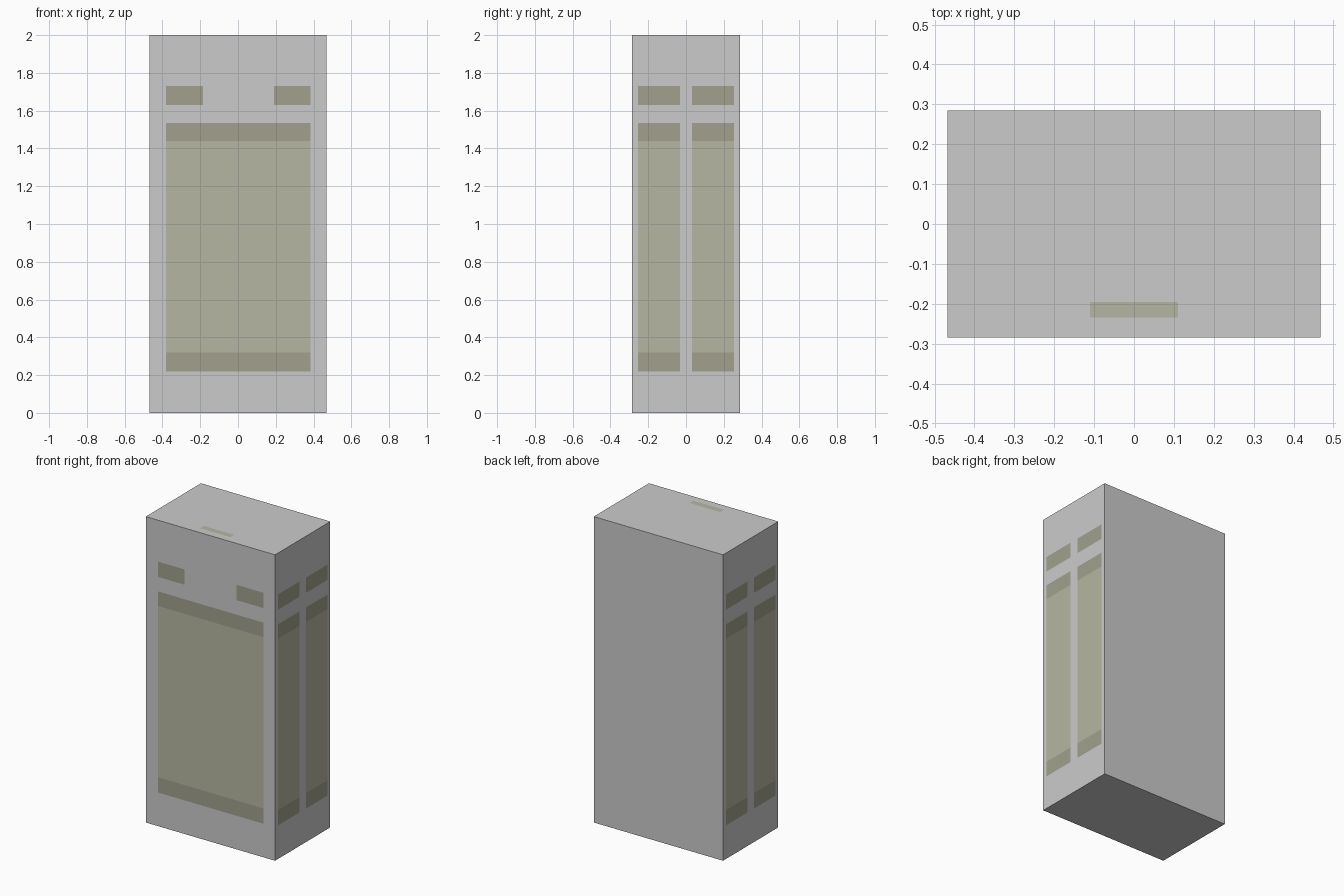
import bpy, bmesh
from mathutils import Vector

if "Cube" in bpy.data.objects:
    bpy.data.objects.remove(bpy.data.objects["Cube"])

W, D, H = 0.935, 0.57, 2.0
GAP = 0.001  # inlays sit just proud of the casing


def material(name, rgb):
    m = bpy.data.materials.new(name)
    m.diffuse_color = (*rgb, 1)
    m.use_nodes = True
    m.node_tree.nodes["Principled BSDF"].inputs["Base Color"].default_value = m.diffuse_color
    return m


OLIVE = material("olive_panel", (0.47, 0.47, 0.36))
DARK = material("dark_trim", (0.36, 0.355, 0.27))


def link(name, bm, mat=None):
    me = bpy.data.meshes.new(name)
    bm.to_mesh(me)
    bm.free()
    ob = bpy.data.objects.new(name, me)
    bpy.context.collection.objects.link(ob)
    if mat:
        me.materials.append(mat)
    return ob


def inlay(name, origin, u, v, ur, vr, mat):
    """Flat rectangle on a casing face, spanned by axes u and v."""
    o, u, v = Vector(origin), Vector(u), Vector(v)
    bm = bmesh.new()
    corners = [(ur[0], vr[0]), (ur[1], vr[0]), (ur[1], vr[1]), (ur[0], vr[1])]
    bm.faces.new([bm.verts.new(o + u * a + v * b) for a, b in corners])
    return link(name, bm, mat)


# Casing
bm = bmesh.new()
bmesh.ops.create_cube(bm, size=1)
bmesh.ops.scale(bm, vec=(W, D, H), verts=bm.verts)
bmesh.ops.translate(bm, vec=(0, 0, H / 2), verts=bm.verts)
link("casing", bm)

UP = (0, 0, 1)
VENT, TOP, MAIN, BOTTOM = (1.63, 1.73), (1.44, 1.535), (0.32, 1.44), (0.22, 0.32)


def panel(name, origin, u, span):
    """Olive panel with a dark band at each end."""
    inlay(name + "_centre", origin, u, UP, span, MAIN, OLIVE)
    inlay(name + "_top_band", origin, u, UP, span, TOP, DARK)
    inlay(name + "_bottom_band", origin, u, UP, span, BOTTOM, DARK)


# Front panel and its two vents
front = (0, -D / 2 - GAP, 0)
panel("front_panel", front, (1, 0, 0), (-0.38, 0.385))
for side, span in (("left", (-0.38, -0.185)), ("right", (0.19, 0.385))):
    inlay("front_vent_" + side, front, (1, 0, 0), UP, span, VENT, DARK)

# Side panels and vents, two per side
for side, s in (("right", 1), ("left", -1)):
    origin = (s * (W / 2 + GAP), 0, 0)
    for place, span in (("front", (-0.255, -0.033)), ("rear", (0.033, 0.255))):
        if s < 0:  # reversed so the face points outwards
            span = (-span[1], -span[0])
        panel(f"{side}_{place}_panel", origin, (0, s, 0), span)
        inlay(f"{side}_{place}_vent", origin, (0, s, 0), UP, span, VENT, DARK)

# Slot near the front of the top
inlay("top_slot", (0, 0, H + GAP / 2), (1, 0, 0), (0, 1, 0),
      (-0.11, 0.11), (-0.235, -0.195), OLIVE)
